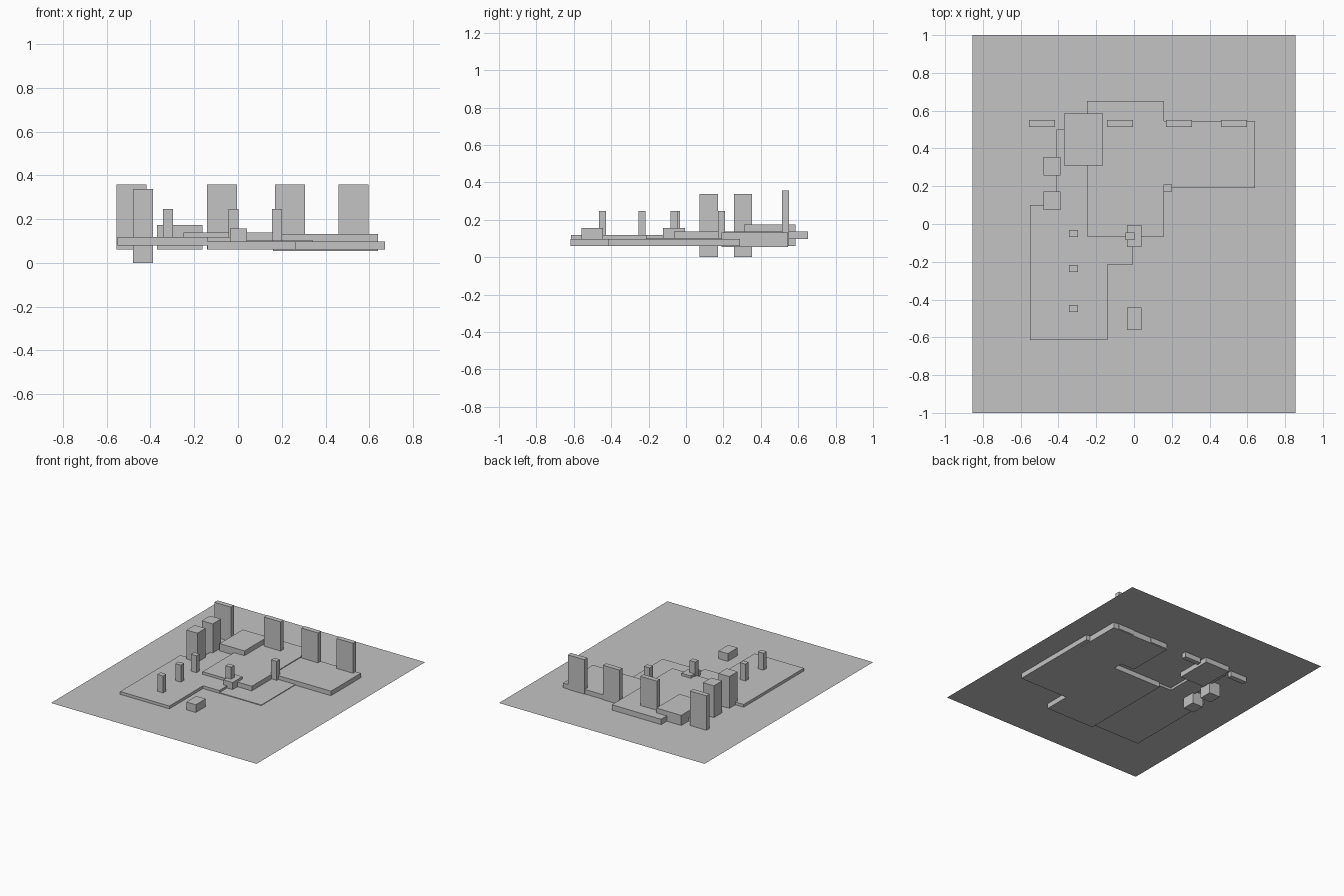
import bpy
import bmesh

cube = bpy.data.objects.get("Cube")
if cube:
    bpy.data.objects.remove(cube, do_unlink=True)

grey = bpy.data.materials.new("plain_grey")
grey.use_nodes = True
grey.diffuse_color = (0.55, 0.55, 0.55, 1)
grey.node_tree.nodes["Principled BSDF"].inputs["Base Color"].default_value = (0.55, 0.55, 0.55, 1)


def slab(name, outline, z0, z1):
    """Extrude a flat outline from z0 to z1 (a single sheet if they match)."""
    bm = bmesh.new()
    face = bm.faces.new([bm.verts.new((x, y, z0)) for x, y in outline])
    if z1 > z0:
        ext = bmesh.ops.extrude_face_region(bm, geom=[face], use_keep_orig=True)
        top = [v for v in ext["geom"] if isinstance(v, bmesh.types.BMVert)]
        bmesh.ops.translate(bm, verts=top, vec=(0, 0, z1 - z0))
        bmesh.ops.recalc_face_normals(bm, faces=bm.faces)
    mesh = bpy.data.meshes.new(name)
    bm.to_mesh(mesh)
    bm.free()
    mesh.materials.append(grey)
    obj = bpy.data.objects.new(name, mesh)
    bpy.context.collection.objects.link(obj)
    return obj


def box(name, x0, x1, y0, y1, z0, z1):
    return slab(name, [(x0, y0), (x1, y0), (x1, y1), (x0, y1)], z0, z1)


# Ground sheet
GROUND = 0.098
box("ground_sheet", -0.855, 0.855, -1, 1, GROUND, GROUND)

# Stepped floor platforms
slab("left_platform", [(-0.55, -0.615), (-0.14, -0.615), (-0.14, -0.215),
                       (-0.005, -0.215), (-0.005, 0.1), (-0.25, 0.1),
                       (-0.25, 0.5), (-0.41, 0.5), (-0.41, 0.1), (-0.55, 0.1)], 0.08, 0.119)
slab("sunken_platform", [(-0.14, -0.617), (0.265, -0.617), (0.265, -0.415),
                         (0.673, -0.415), (0.673, 0.29), (0.27, 0.29),
                         (0.27, 0.11), (-0.14, 0.11)], 0.06, GROUND - 0.0005)
box("low_step", -0.14, 0.343, -0.213, 0.2, GROUND, 0.103)
box("middle_platform", -0.25, 0.16, -0.065, 0.652, GROUND, 0.138)
box("right_platform", 0.16, 0.64, 0.19, 0.545, 0.055, 0.132)

# Raised block at the back
box("raised_block", -0.37, -0.163, 0.31, 0.585, 0.06, 0.174)

# Row of tall wall panels
for i, x in enumerate((-0.556, -0.142, 0.169, 0.46)):
    box(f"wall_panel_{i + 1}", x, x + 0.137, 0.513, 0.55, 0.06, 0.357)

# Tall side blocks
for i, y in enumerate((0.073, 0.256)):
    box(f"side_block_{i + 1}", -0.48, -0.389, y, y + 0.098, 0.0, 0.337)

# Slim posts
for i, (x, y) in enumerate(((-0.32, -0.05), (-0.32, -0.235), (-0.32, -0.447),
                            (-0.021, -0.065), (0.179, 0.19))):
    box(f"post_{i + 1}", x - 0.023, x + 0.023, y - 0.019, y + 0.019, 0.1, 0.246)

# Low blocks
for i, y in enumerate((-0.122, -0.56)):
    box(f"low_block_{i + 1}", -0.037, 0.041, y, y + 0.117, GROUND, 0.156)
